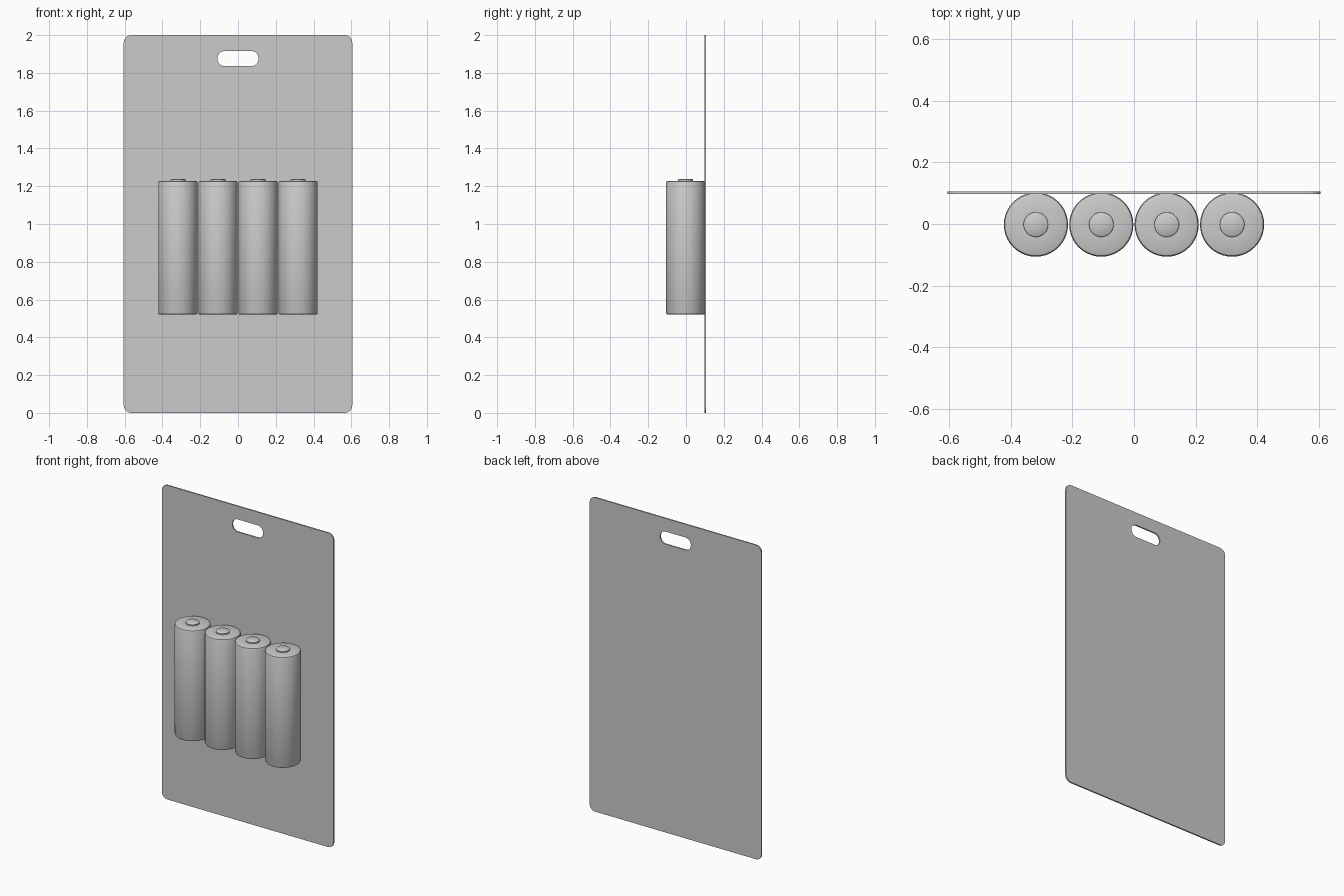
import bpy, bmesh
from math import cos, sin, pi, radians

if "Cube" in bpy.data.objects:
    bpy.data.objects.remove(bpy.data.objects["Cube"])


def rounded_rect(cx, cz, hw, hh, r, n=8):
    """Outline of a rectangle with rounded corners."""
    pts = []
    for k, (sx, sz) in enumerate([(1, 1), (-1, 1), (-1, -1), (1, -1)]):
        for i in range(n + 1):
            a = (k + i / n) * pi / 2
            pts.append((cx + sx * (hw - r) + r * cos(a), cz + sz * (hh - r) + r * sin(a)))
    return pts


# backing card with a hanging slot, drawn as a filled 2D curve
curve = bpy.data.curves.new("backing_card", 'CURVE')
curve.dimensions = '2D'
curve.fill_mode = 'BOTH'
curve.extrude = 0.0045
for outline in (rounded_rect(0, 1.0, 0.605, 1.0, 0.04),
                rounded_rect(0, 1.876, 0.108, 0.04, 0.038)):
    spline = curve.splines.new('POLY')
    spline.points.add(len(outline) - 1)
    for p, (x, z) in zip(spline.points, outline):
        p.co = (x, z, 0, 1)
    spline.use_cyclic_u = True
card = bpy.data.objects.new("backing_card", curve)
bpy.context.collection.objects.link(card)
card.rotation_euler.x = radians(90)
card.location.y = 0.1015
bpy.context.view_layer.objects.active = card
card.select_set(True)
bpy.ops.object.convert(target='MESH')
card.select_set(False)

# battery: one lathed profile (radius, height), rounded rims and terminal nub
profile = [(0, .52), (.095, .52), (.101, .523), (.104, .53),
           (.104, 1.218), (.101, 1.225), (.095, 1.228),
           (.040, 1.228), (.040, 1.235), (.035, 1.239), (0, 1.239)]
bm = bmesh.new()
verts = [bm.verts.new((r, 0, z)) for r, z in profile]
edges = [bm.edges.new(pair) for pair in zip(verts, verts[1:])]
bmesh.ops.spin(bm, geom=verts + edges, cent=(0, 0, 0), axis=(0, 0, 1),
               angle=2 * pi, steps=40)
bmesh.ops.remove_doubles(bm, verts=bm.verts, dist=0.0005)
bmesh.ops.recalc_face_normals(bm, faces=bm.faces)
mesh = bpy.data.meshes.new("battery")
bm.to_mesh(mesh)
bm.free()

# row of four batteries in front of the card
for i in range(4):
    battery = bpy.data.objects.new(f"battery_{i + 1}", mesh)
    bpy.context.collection.objects.link(battery)
    battery.location = ((i - 1.5) * 0.212, -0.002, 0)
bpy.context.view_layer.objects.active = battery
battery.select_set(True)
mesh.shade_smooth()
mesh.set_sharp_from_angle(angle=radians(40))
